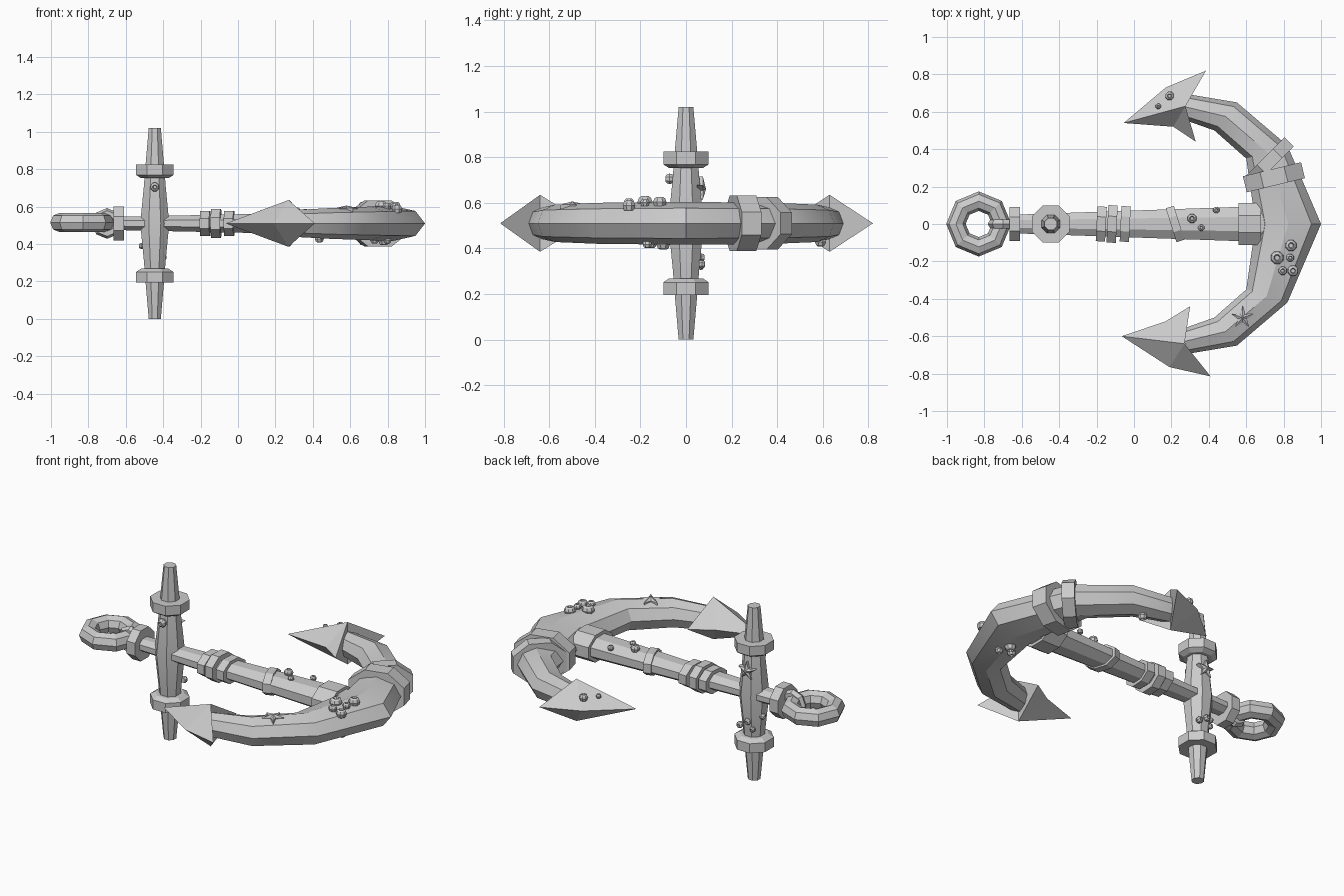
import bpy, bmesh, math
from mathutils import Vector

if "Cube" in bpy.data.objects:
    bpy.data.objects.remove(bpy.data.objects["Cube"])

Z0 = 0.51  # height of the shank axis


def finish(name, bm, smooth=False):
    bmesh.ops.recalc_face_normals(bm, faces=bm.faces)
    me = bpy.data.meshes.new(name)
    bm.to_mesh(me)
    bm.free()
    ob = bpy.data.objects.new(name, me)
    bpy.context.collection.objects.link(ob)
    if smooth:
        bpy.ops.object.select_all(action='DESELECT')
        ob.select_set(True)
        bpy.context.view_layer.objects.active = ob
        bpy.ops.object.shade_smooth_by_angle(angle=math.radians(30))
    return ob


def skin(name, rings, smooth=False, closed=False):
    """Bridge a list of point rings; cap the ends unless closed."""
    bm = bmesh.new()
    vs = [[bm.verts.new(p) for p in r] for r in rings]
    n = len(vs[0])
    pairs = list(zip(vs, vs[1:]))
    if closed:
        pairs.append((vs[-1], vs[0]))
    else:
        bm.faces.new(vs[0])
        bm.faces.new(vs[-1])
    for a, b in pairs:
        for i in range(n):
            j = (i + 1) % n
            bm.faces.new((a[i], a[j], b[j], b[i]))
    return finish(name, bm, smooth)


def lathe(name, profile, origin, axis, side, sides=8, phase=0.5, smooth=False):
    """profile: (distance along axis, radius on side, radius across)."""
    n = Vector(axis).normalized()
    u = Vector(side)
    u = (u - n * u.dot(n)).normalized()
    v = n.cross(u)
    rings = []
    for t, a, b in profile:
        c = Vector(origin) + n * t
        rings.append([c + u * a * math.cos(w) + v * b * math.sin(w)
                      for w in (2 * math.pi * (i + phase) / sides for i in range(sides))])
    return skin(name, rings, smooth)


def band(name, origin, axis, side, width, a, b):
    h = width / 2
    k = 1 / math.cos(math.pi / 8)
    return lathe(name, [(-h, a * k, b * k), (h, a * k, b * k)], origin, axis, side)


def torus(name, centre, u, v, big, small, nb, ns):
    u, v = Vector(u), Vector(v)
    w = u.cross(v)
    rings = []
    for i in range(nb):
        t = 2 * math.pi * i / nb
        d = u * math.cos(t) + v * math.sin(t)
        rings.append([Vector(centre) + d * (big + small * math.cos(s)) + w * small * math.sin(s)
                      for s in (2 * math.pi * j / ns for j in range(ns))])
    return skin(name, rings, closed=True)


def barnacle(p, axis, r):
    side = (0, 1, 0) if abs(axis[1]) < 0.7 else (1, 0, 0)
    prof = [(-0.6, .8), (0.1, 1), (0.6, .8), (0.8, .5), (0.4, .35)]
    lathe("barnacle", [(t * r, k * r, k * r) for t, k in prof], p, axis, side)


def starfish(p, u, v, r):
    u, v = Vector(u), Vector(v)
    n = u.cross(v)
    bm = bmesh.new()
    rim = []
    for i in range(10):
        k = r if i % 2 == 0 else r * 0.4
        t = math.pi * i / 5 + 0.3
        rim.append(Vector(p) + u * k * math.cos(t) + v * k * math.sin(t))
    low = [bm.verts.new(q - n * 0.025) for q in rim]
    top = [bm.verts.new(q) for q in rim]
    apex = bm.verts.new(Vector(p) + n * 0.014)
    bm.faces.new(low)
    for i in range(10):
        j = (i + 1) % 10
        bm.faces.new((low[i], low[j], top[j], top[i]))
        bm.faces.new((top[i], top[j], apex))
    finish("starfish", bm)


# Shank
lathe("shank", [(-0.66, .053, .038), (0.72, .105, .07)], (0, 0, Z0), (1, 0, 0), (0, 1, 0), smooth=True)
band("shank_end_collar", (-0.637, 0, Z0), (1, 0, 0), (0, 1, 0), .055, .09, .09)
band("crown_sleeve", (0.62, 0, Z0), (1, 0, 0), (0, 1, 0), .12, .112, .08)
for x, a, b in ((-.175, .093, .066), (-.117, .1, .077), (-.047, .095, .066)):
    band("shank_wrap", (x, 0, Z0), (1, -.05, 0), (0, 1, 0), .05, a, b)
band("shank_strap", (0.22, 0, Z0), (.95, .3, 0), (0, 1, 0), .045, .095, .064)

# Ring and the eye that holds it
torus("ring", (-0.83, 0, Z0 + .005), (1, 0, 0), (0, 1, 0), .122, .052, 8, 8)
torus("eye", (-0.7, 0, Z0), (1, 0, 0), (0, 0, 1), .055, .027, 8, 6)

# Upright stock with two flanges
stock = [(-.51, .035), (-.285, .056), (-.2, .063), (0, .084), (.2, .063), (.285, .056), (.51, .035)]
lathe("stock", [(t, r, r) for t, r in stock], (-.445, 0, Z0), (0, 0, 1), (1, 0, 0), smooth=True)
for s in (-1, 1):
    prof = [(-.045, .08), (-.028, .108), (.028, .108), (.028, .05)]
    lathe("stock_flange", [(t, r, r) for t, r in prof], (-.445, 0, Z0 + s * .287),
          (0, 0, s), (1, 0, 0))

# Curved arms: inner point, outer point and half height per section
half = [((.26, .56), (.28, .695), .07), ((.43, .50), (.55, .65), .082), ((.60, .35), (.82, .42), .09)]
flip = [((a[0], -a[1]), (b[0], -b[1]), h) for a, b, h in half]
rings = []
for a, b, h in half + [((.65, 0), (1.0, 0), .094)] + flip[::-1]:
    a, b = Vector((*a, Z0)), Vector((*b, Z0))
    rings.append([(a + b) / 2 + (b - a) / 2 * math.cos(t) + Vector((0, 0, h * math.sin(t)))
                  for t in (math.pi * i / 4 for i in range(8))])
skin("arms", rings, smooth=True)
band("arm_strap_lower", (.748, .25, Z0), (-.235, .97, 0), (1, .24, 0), .088, .16, .122)
band("arm_strap_upper", (.725, .335, Z0), (-.7, .7, 0), (1, 1, 0), .07, .148, .115)


# Flukes: tip, outer mid, outer barb, inner mid, inner barb, ridge
def fluke(pts):
    bm = bmesh.new()
    tip, om, ob, im, ib = [bm.verts.new((x, y, Z0)) for x, y in pts[:5]]
    up, dn = [bm.verts.new((*pts[5], Z0 + s * .125)) for s in (1, -1)]
    for e in (up, dn):
        for f in ((tip, om), (om, ob), (tip, im), (im, ib)):
            bm.faces.new((*f, e))
    for b in (ob, ib):
        bm.faces.new((b, up, dn))
    finish("fluke", bm)


fluke([(-.055, .54), (.17, .73), (.385, .82), (.21, .52), (.33, .44), (.275, .63)])
fluke([(-.065, -.60), (.19, -.765), (.41, -.815), (.17, -.52), (.30, -.44), (.27, -.64)])

# Barnacles
up, down = (0, 0, 1), (0, 0, -1)
for x, y, z, r in ((.765, -.18, .60, .036), (.84, -.115, .60, .032), (.835, -.18, .60, .022),
                   (.795, -.25, .60, .024), (.85, -.25, .585, .03), (.31, .03, .575, .026),
                   (.36, -.02, .572, .018), (.44, .075, .56, .018), (.19, .685, .567, .024),
                   (.13, .63, .57, .015)):
    barnacle((x, y, z), up, r)
for x, y, z, r in ((.435, .59, .43, .026), (.78, -.1, .42, .032), (.73, -.15, .422, .024),
                   (.8, -.17, .42, .022)):
    barnacle((x, y, z), down, r)
for x, y, z, r in ((-.445, -.07, .705, .025), (-.40, .068, .33, .02), (-.45, .066, .36, .02),
                   (-.48, .064, .32, .016)):
    barnacle((x, y, z), (0, math.copysign(1, y), 0), r)
barnacle((-.515, .02, .39), (-1, 0, 0), .018)

# Starfish on an arm and on the back of the stock
starfish((.58, -.50, .592), (1, 0, 0), (0, 1, 0), .062)
starfish((-.445, .074, .66), (-1, 0, 0), (0, 0, 1), .055)
